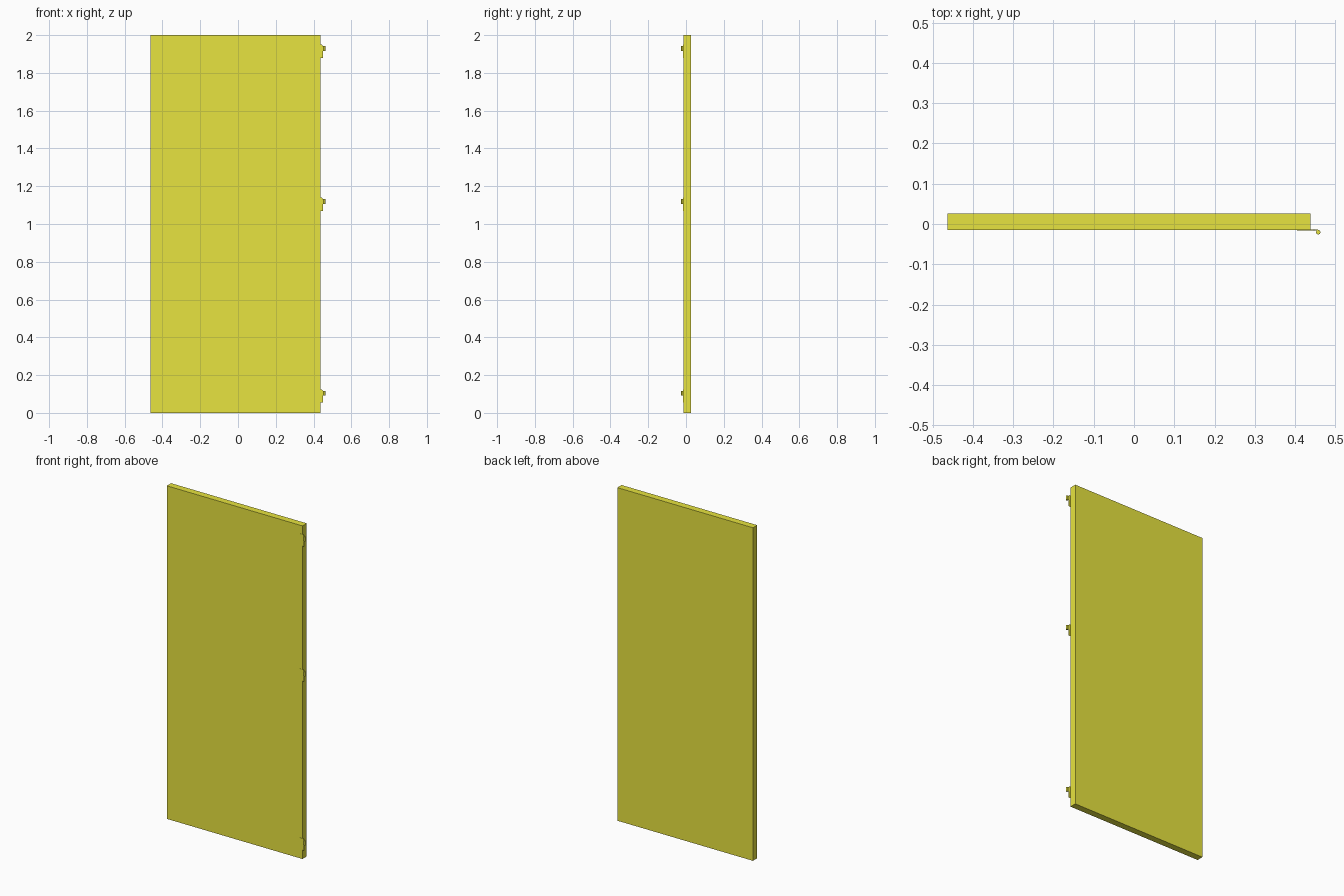
import bpy, bmesh, math

if "Cube" in bpy.data.objects:
    bpy.data.objects.remove(bpy.data.objects["Cube"])

mat = bpy.data.materials.new("yellow_paint")
mat.diffuse_color = (0.8, 0.77, 0.05, 1)
mat.use_nodes = True
mat.node_tree.nodes["Principled BSDF"].inputs["Base Color"].default_value = mat.diffuse_color

FRONT, BACK = -0.0145, 0.026


def finish(name, bm):
    bmesh.ops.recalc_face_normals(bm, faces=bm.faces)
    mesh = bpy.data.meshes.new(name)
    bm.to_mesh(mesh)
    bm.free()
    mesh.materials.append(mat)
    ob = bpy.data.objects.new(name, mesh)
    bpy.context.collection.objects.link(ob)
    return ob


def plate(name, outline, y0, y1):
    """Extrude an x-z outline from y0 to y1."""
    bm = bmesh.new()
    face = bm.faces.new([bm.verts.new((x, y0, z)) for x, z in outline])
    ext = bmesh.ops.extrude_face_region(bm, geom=[face])
    verts = [g for g in ext["geom"] if isinstance(g, bmesh.types.BMVert)]
    bmesh.ops.translate(bm, verts=verts, vec=(0, y1 - y0, 0))
    return finish(name, bm)


# Door slab
plate("door_panel", [(-0.463, 0), (0.438, 0), (0.438, 2), (-0.463, 2)], FRONT, BACK)

# Rounded hinge leaf, with a tab reaching out to the knuckle
R = 0.014
leaf = [(0.449, -0.035), (0.449, 0.002), (0.4575, 0.002),
        (0.4575, 0.028), (0.449, 0.028), (0.445, 0.035)]
for cz, start in ((0.035 - R, 90), (-0.035 + R, 180)):
    for i in range(5):
        a = math.radians(start + i * 22.5)
        leaf.append((0.405 + R + R * math.cos(a), cz + R * math.sin(a)))

for label, z in (("lower", 0.089), ("middle", 1.104), ("upper", 1.915)):
    plate(label + "_hinge_leaf", [(x, z + dz) for x, dz in leaf],
          FRONT - 0.0015, FRONT + 0.001)
    # Knuckle barrel
    bpy.ops.mesh.primitive_cylinder_add(vertices=16, radius=0.0055, depth=0.026,
                                        location=(0.4575, -0.0205, z + 0.015))
    knuckle = bpy.context.object
    knuckle.name = label + "_hinge_knuckle"
    knuckle.data.materials.append(mat)
    bpy.ops.object.shade_smooth_by_angle()
